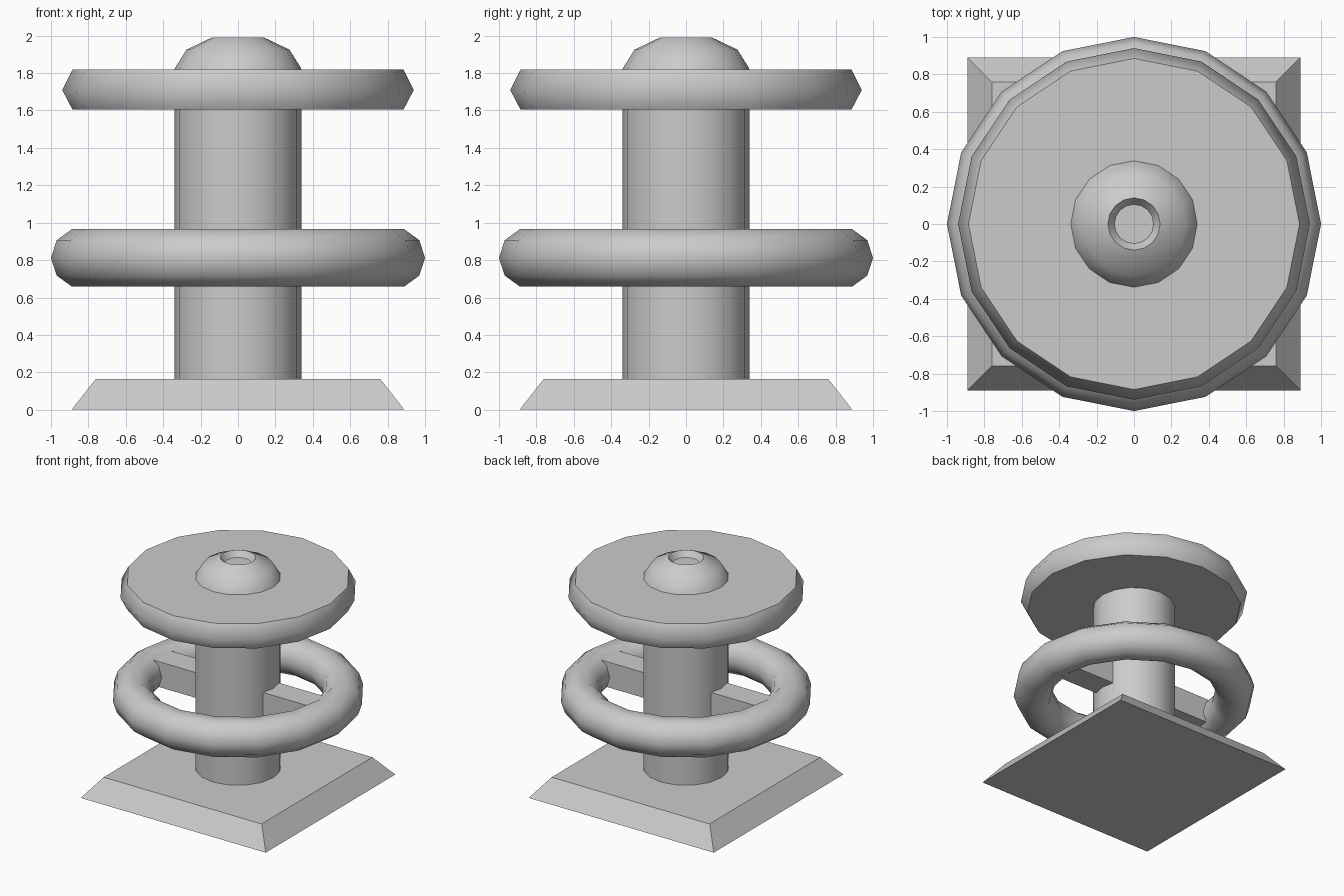
import bpy, math

if "Cube" in bpy.data.objects:
    bpy.data.objects.remove(bpy.data.objects["Cube"])

SIDES = 16


def build(name, verts, faces, angle=None):
    mesh = bpy.data.meshes.new(name)
    mesh.from_pydata(verts, [], faces)
    ob = bpy.data.objects.new(name, mesh)
    bpy.context.collection.objects.link(ob)
    if angle:
        bpy.ops.object.select_all(action='DESELECT')
        ob.select_set(True)
        bpy.context.view_layer.objects.active = ob
        bpy.ops.object.shade_smooth_by_angle(angle=math.radians(angle))
    return ob


def lathe(name, profile, sides=SIDES, angle=None, closed=False, turn=0.0):
    """Spin an (r, z) profile, bottom to top, around z; cap it unless closed."""
    n = len(profile)
    verts = []
    for r, z in profile:
        for i in range(sides):
            a = 2 * math.pi * i / sides + turn
            verts.append((r * math.cos(a), r * math.sin(a), z))
    faces = []
    for k in range(n if closed else n - 1):
        lo, hi = k * sides, ((k + 1) % n) * sides
        for i in range(sides):
            j = (i + 1) % sides
            faces.append((lo + i, lo + j, hi + j, hi + i))
    if not closed:
        faces.append(tuple(reversed(range(sides))))
        faces.append(tuple(range((n - 1) * sides, n * sides)))
    return build(name, verts, faces, angle)


# Square sloped base
s = math.sqrt(2)
lathe("base", [(0.89 * s, 0), (0.76 * s, 0.165)], sides=4, turn=math.pi / 4)

# Central column
lathe("column", [(0.34, 0), (0.34, 1.75)], angle=30)

# Ring around the column, ten-sided section
ring = []
for k in range(10):
    a = 2 * math.pi * k / 10
    ring.append((0.839 + 0.161 * math.cos(a), 0.812 + 0.161 * math.sin(a)))
lathe("ring", ring, angle=50, closed=True)

# Cross bar holding the ring
bpy.ops.mesh.primitive_cube_add(size=1, location=(0, 0, 0.832))
bar = bpy.context.object
bar.name = "cross_bar"
bar.scale = (1.66, 0.22, 0.22)

# Wide upper disc with a pointed rim
lathe("upper_disc", [(0.885, 1.605), (0.94, 1.71), (0.885, 1.82)], angle=60)

# Domed cap with a shallow recess on top
lathe("cap", [(0.345, 1.80), (0.335, 1.83), (0.275, 1.925), (0.14, 1.99),
              (0.105, 1.94)], angle=45)
